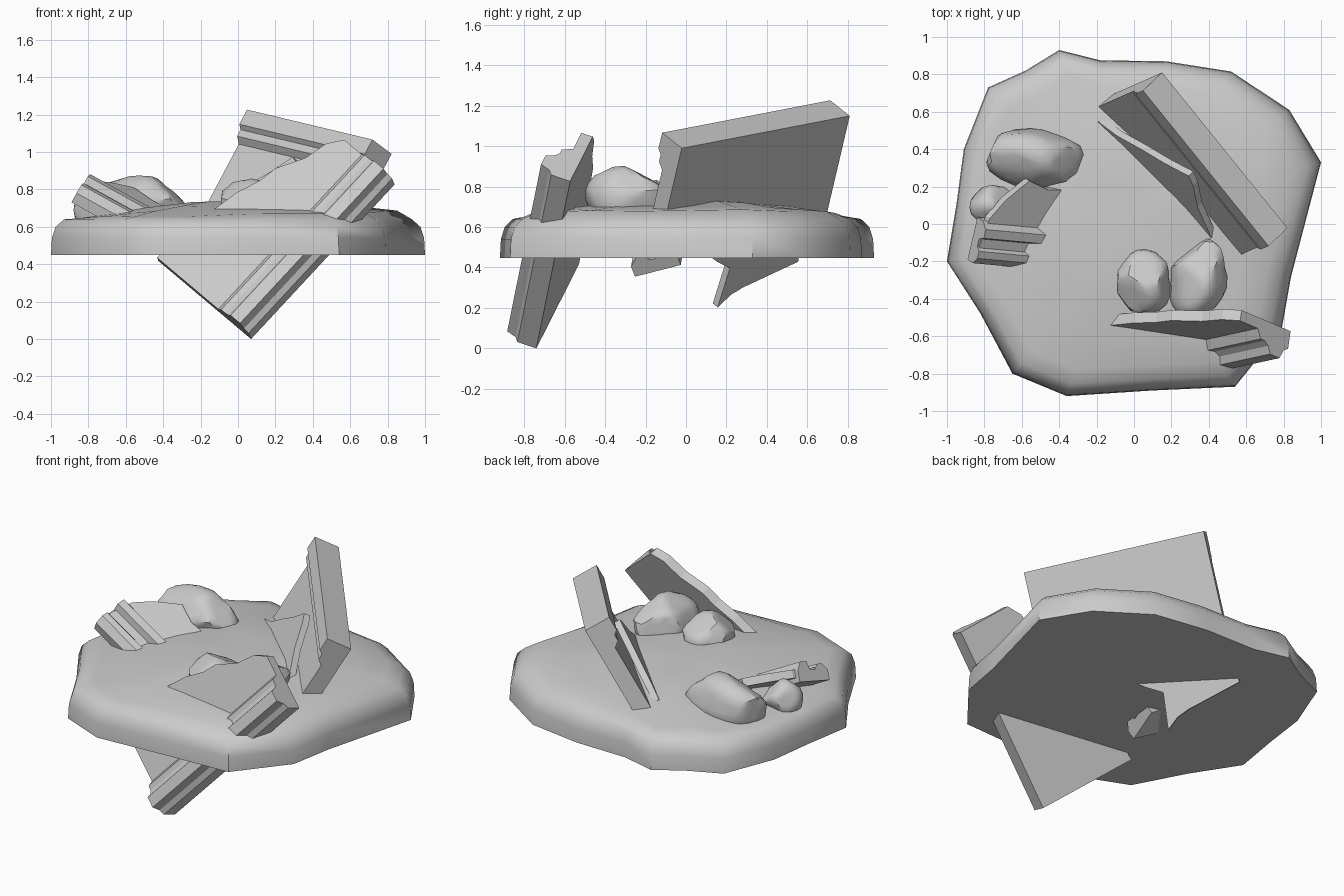
import bpy, bmesh, math, random
from mathutils import Vector, noise

if "Cube" in bpy.data.objects:
    bpy.data.objects.remove(bpy.data.objects["Cube"])

def finish(name, bm, angle=None):
    bmesh.ops.recalc_face_normals(bm, faces=bm.faces[:])
    me = bpy.data.meshes.new(name)
    bm.to_mesh(me)
    bm.free()
    ob = bpy.data.objects.new(name, me)
    bpy.context.collection.objects.link(ob)
    if angle:
        bpy.ops.object.select_all(action='DESELECT')
        ob.select_set(True)
        bpy.context.view_layer.objects.active = ob
        bpy.ops.object.shade_smooth_by_angle(angle=math.radians(angle))
    return ob

def prism(bm, a, b):
    """Closed prism between two matching loops of points."""
    va = [bm.verts.new(p) for p in a]
    vb = [bm.verts.new(p) for p in b]
    n = len(va)
    bm.faces.new(va)
    bm.faces.new(vb[::-1])
    for i in range(n):
        j = (i + 1) % n
        bm.faces.new((va[i], vb[i], vb[j], va[j]))

def fragment(name, origin, along, inward, front, length, plates, profile):
    """Broken panel: plates are (s,t) outlines with a depth range, profile is the (t,n) trim section."""
    o = Vector(origin)
    L = Vector(along).normalized()
    D = Vector(inward)
    D = (D - L * D.dot(L)).normalized()
    N = L.cross(D)
    if N.dot(Vector(front)) < 0:
        N = -N
    P = lambda s, t, n: o + L * s + D * t + N * n
    bm = bmesh.new()
    for poly, n0, n1 in plates:
        prism(bm, [P(s, t, n0) for s, t in poly], [P(s, t, n1) for s, t in poly])
    prism(bm, [P(0, t, n) for t, n in profile], [P(length, t, n) for t, n in profile])
    return finish(name, bm)

# ground mound: faceted outline lofted through rising rings
outline = [(-.4, .93), (-.18, .875), (.17, .87), (.52, .815), (.83, .61), (1, .33),
           (.84, -.28), (.79, -.56), (.54, -.87), (.1, -.89), (-.36, -.92), (-.65, -.8),
           (-.82, -.48), (-1, -.2), (-.95, .1), (-.91, .4), (-.78, .73), (-.58, .82)]
rings = [(1, .448), (.995, .54), (.975, .6), (.93, .64), (.85, .665), (.68, .685),
         (.48, .71), (.25, .73)]
bm = bmesh.new()
loops = []
for k, z in rings:
    loop = []
    for x, y in outline:
        p = Vector((x * k, y * k, z))
        if z > .65:
            p.z += .015 * noise.noise(p * 3) + .02 * p.x
        loop.append(bm.verts.new(p))
    loops.append(loop)
n = len(outline)
for a, b in zip(loops, loops[1:]):
    for i in range(n):
        j = (i + 1) % n
        bm.faces.new((a[i], a[j], b[j], b[i]))
bm.faces.new(loops[0][::-1])
top = bm.verts.new((0, 0, .725))
for i in range(n):
    bm.faces.new((loops[-1][i], loops[-1][(i + 1) % n], top))
finish("ground_mound", bm, 45)

# stepped trim section shared by the broken panels
trim = [(0, 0), (0, .1), (.03, .12), (.05, .17), (.12, .17), (.14, .13),
        (.17, .11), (.2, .11), (.23, .06), (.23, 0)]

# large leaning panel at the back right, with a splintered front layer
fragment("back_panel", (.15, .81, 1.15), (.67, -.83, -.16), (-.46, -.2, -.865), (-1, -1, .5), 1.08,
         [([(0, .05), (1.08, .05), (1.08, .48), (.5, .62), (0, .72)], 0, .1),
          ([(.06, .6), (.17, .54), (.3, .42), (.42, .32), (.54, .2), (.6, .23), (.72, .34),
            (.92, .44), (.7, .7), (.54, .81), (.45, .86), (.47, 1.08), (.4, 1.02),
            (.33, .99), (0, .9)], .12, .16)],
         [(0, 0), (0, .16), (.09, .16), (.11, .135), (.15, .135), (.18, .1), (.18, 0)])

# front panel piercing the mound
fragment("front_panel", (.07, -.74, 0), (.78, .17, .84), (-.73, .31, .61), (0, -1, .3), 1.14,
         [([(0, .05), (1.14, .05), (1.14, .36), (1.06, .42), (.93, .45), (.78, .535),
            (.68, .55), (.55, .6), (.4, .63), (.2, .66), (0, .68)], 0, .06)], trim)

# small sunken panel on the left
fragment("left_panel", (-.89, -.19, .73), (.87, -.08, -.48), (.22, .94, .24), (.4, -.3, .8), .78,
         [([(0, .05), (.78, .05), (.7, .2), (.58, .34), (.467, .46), (.34, .45),
            (.215, .49), (.1, .37), (.03, .26)], .03, .08)],
         [(0, 0), (0, .06), (.04, .1), (.08, .1), (.1, .07), (.14, .07), (.16, .12),
          (.21, .12), (.24, .07), (.24, 0)])

# loose rocks: chipped icospheres
def rock(name, loc, size, turn, seed):
    rng = random.Random(seed)
    bm = bmesh.new()
    bmesh.ops.create_icosphere(bm, subdivisions=3, radius=1)
    cuts = []
    for _ in range(11):
        d = Vector((rng.uniform(-1, 1), rng.uniform(-1, 1), rng.uniform(-.6, 1))).normalized()
        cuts.append((d, rng.uniform(.72, .9)))
    c, s = math.cos(turn), math.sin(turn)
    for v in bm.verts:
        p = v.co.copy()
        for d, h in cuts:
            over = p.dot(d) - h
            if over > 0:
                p -= d * over
        p = Vector((p.x * size[0], p.y * size[1], p.z * size[2])) * 1.1
        v.co = Vector(loc) + Vector((p.x * c - p.y * s, p.x * s + p.y * c, p.z))
    finish(name, bm, 35)

rock("rock_left_large", (-.53, .35, .71), (.26, .15, .15), -.12, 3)
rock("rock_left_small", (-.76, .1, .69), (.11, .1, .11), .4, 5)
rock("rock_front_small", (.05, -.31, .72), (.15, .16, .13), .2, 8)
rock("rock_front_large", (.34, -.29, .74), (.15, .2, .16), -.3, 12)
